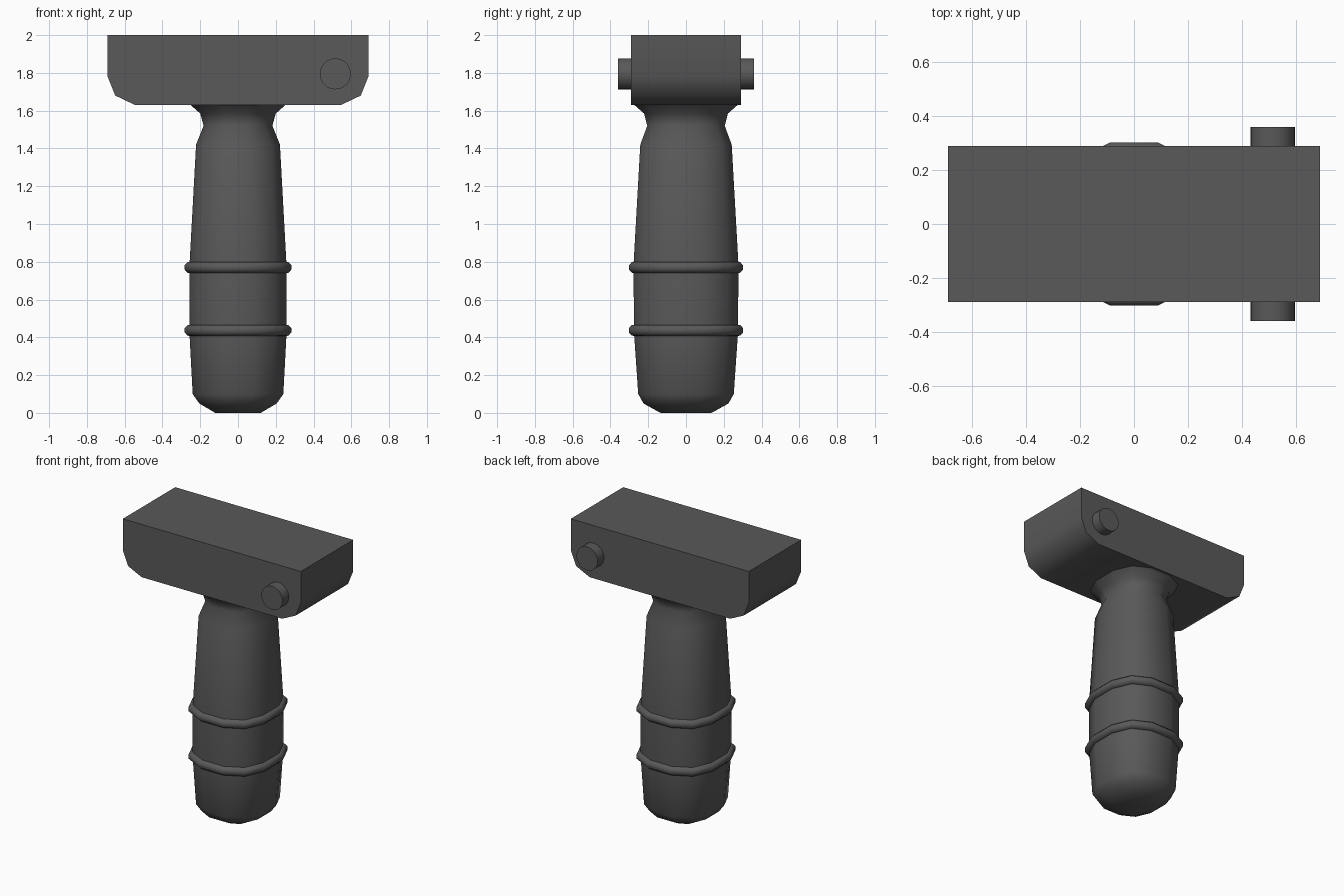
import bpy, bmesh, math

cube = bpy.data.objects.get("Cube")
if cube:
    bpy.data.objects.remove(cube, do_unlink=True)

# One dark polymer colour for every part
polymer = bpy.data.materials.new("dark_grey_polymer")
polymer.use_nodes = True
GREY = (0.1, 0.1, 0.1, 1)
polymer.diffuse_color = GREY
polymer.node_tree.nodes["Principled BSDF"].inputs["Base Color"].default_value = GREY

# Quarter outline of the squarish twelve-sided section, unit half width
QUARTER = [(1.0, 0.32), (0.78, 0.78), (0.32, 1.0)]
OUTLINE = [p for k in range(4) for p in
           ([(x, y), (-y, x), (-x, -y), (y, -x)][k] for x, y in QUARTER)]


def finish(name, bm, angle):
    bmesh.ops.recalc_face_normals(bm, faces=bm.faces)
    mesh = bpy.data.meshes.new(name)
    bm.to_mesh(mesh)
    bm.free()
    mesh.materials.append(polymer)
    obj = bpy.data.objects.new(name, mesh)
    bpy.context.collection.objects.link(obj)
    bpy.ops.object.select_all(action='DESELECT')
    obj.select_set(True)
    bpy.context.view_layer.objects.active = obj
    bpy.ops.object.shade_smooth_by_angle(angle=math.radians(angle))
    return obj


def loft(name, sections, closed=False, angle=55):
    """Skin the outline through (z, half_x, half_y) sections."""
    bm = bmesh.new()
    rings = [[bm.verts.new((x * hx, y * hy, z)) for x, y in OUTLINE]
             for z, hx, hy in sections]
    n = len(OUTLINE)
    pairs = list(zip(rings, rings[1:]))
    if closed:
        pairs.append((rings[-1], rings[0]))
    else:
        bm.faces.new(rings[0])
        bm.faces.new(rings[-1])
    for a, b in pairs:
        for i in range(n):
            j = (i + 1) % n
            bm.faces.new((a[i], a[j], b[j], b[i]))
    return finish(name, bm, angle)


# Handle: rounded foot, slight taper, narrow neck and flared top
loft("grip_handle", [
    (0.0, 0.12, 0.135), (0.05, 0.205, 0.225), (0.10, 0.24, 0.253),
    (0.42, 0.257, 0.275), (0.78, 0.257, 0.278), (1.42, 0.222, 0.242),
    (1.52, 0.182, 0.205), (1.585, 0.20, 0.222), (1.64, 0.262, 0.285)])

# Raised bands around the handle
for name, z in (("lower_band", 0.437), ("upper_band", 0.77)):
    loft(name, [(z - 0.03, 0.25, 0.268), (z - 0.028, 0.267, 0.287),
                (z - 0.012, 0.282, 0.302), (z + 0.012, 0.282, 0.302),
                (z + 0.028, 0.267, 0.287), (z + 0.03, 0.25, 0.268)], closed=True)

# Mounting block: mirrored profile with rounded lower ends
half = [(0.69, 2.0), (0.69, 1.78), (0.65, 1.68), (0.545, 1.63)]
profile = half + [(-x, z) for x, z in reversed(half)]
bm = bmesh.new()
face = bm.faces.new([bm.verts.new((x, -0.29, z)) for x, z in profile])
ext = bmesh.ops.extrude_face_region(bm, geom=[face])
bmesh.ops.translate(bm, vec=(0, 0.58, 0),
                    verts=[v for v in ext["geom"] if isinstance(v, bmesh.types.BMVert)])
finish("mount_block", bm, 50)

# Cross pin through the block
bm = bmesh.new()
bmesh.ops.create_cone(bm, cap_ends=True, segments=32, radius1=0.082,
                      radius2=0.082, depth=0.72)
pin = finish("cross_pin", bm, 40)
pin.location = (0.515, 0, 1.795)
pin.rotation_euler.x = math.pi / 2
